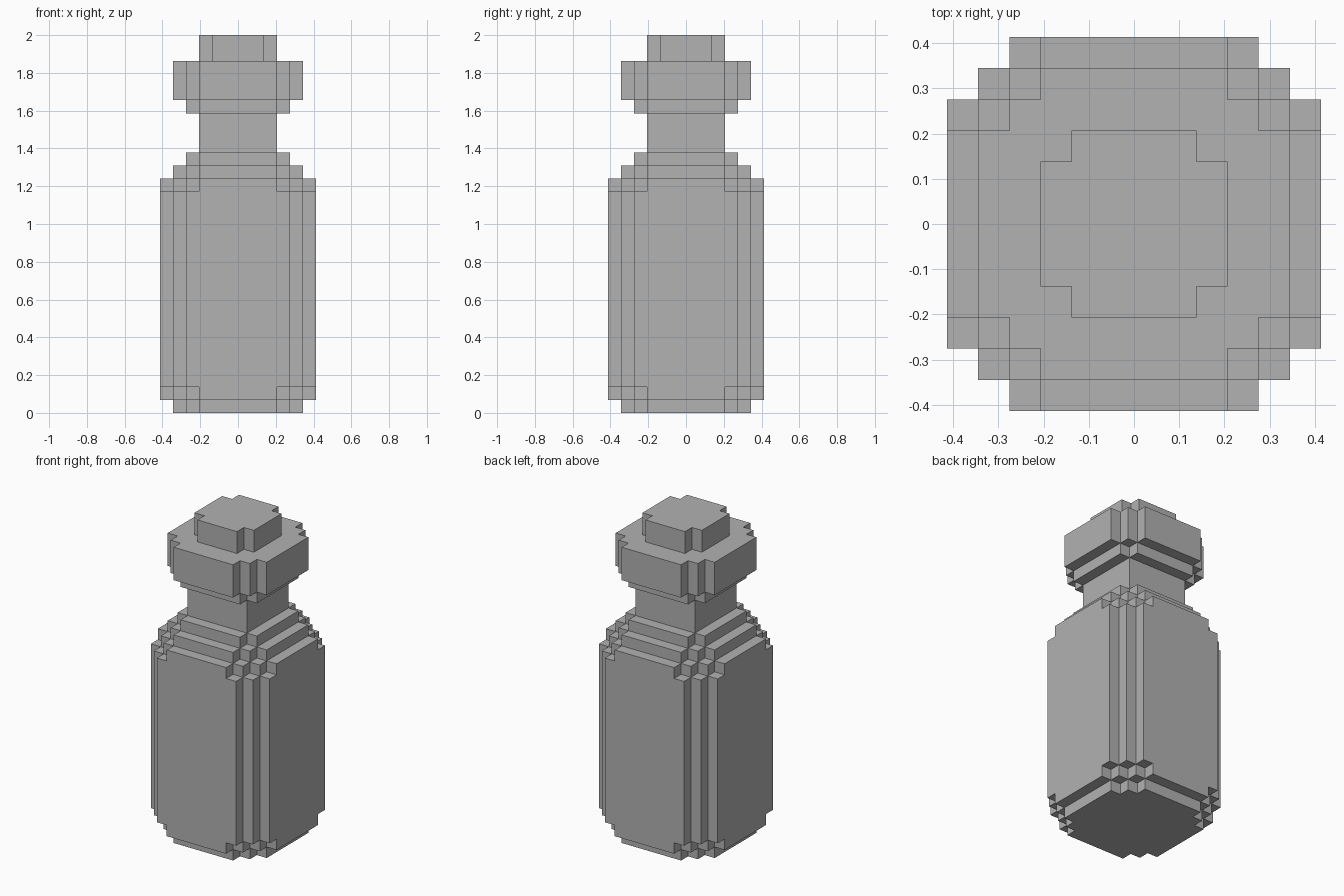
import bpy
import bmesh

cube = bpy.data.objects.get("Cube")
if cube:
    bpy.data.objects.remove(cube, do_unlink=True)

UNIT = 2 / 29  # edge of one block

grey = bpy.data.materials.new("plain_grey")
grey.use_nodes = True
grey.diffuse_color = (0.445, 0.445, 0.445, 1)
grey.node_tree.nodes["Principled BSDF"].inputs["Base Color"].default_value = grey.diffuse_color


def outline(half, corner):
    """Square outline whose corners are cut in block steps along x + y = corner."""
    start = corner - half
    quadrant = []
    for k in range(half - start + 1):
        quadrant.append((half - k, start + k))
        if k < half - start:
            quadrant.append((half - k - 1, start + k))
    points = []
    for _ in range(4):
        points += quadrant
        quadrant = [(-y, x) for x, y in quadrant]
    return points


def stack(name, layers):
    """Build one part from layers of (bottom, top, half width, corner sum)."""
    bm = bmesh.new()
    for bottom, top, half, corner in layers:
        verts = [bm.verts.new((x * UNIT, y * UNIT, bottom * UNIT))
                 for x, y in outline(half, corner)]
        face = bm.faces.new(verts)
        grown = bmesh.ops.extrude_face_region(bm, geom=[face], use_keep_orig=True)
        raised = [g for g in grown["geom"] if isinstance(g, bmesh.types.BMVert)]
        bmesh.ops.translate(bm, verts=raised, vec=(0, 0, (top - bottom) * UNIT))
    bmesh.ops.recalc_face_normals(bm, faces=bm.faces)
    mesh = bpy.data.meshes.new(name)
    bm.to_mesh(mesh)
    bm.free()
    mesh.materials.append(grey)
    obj = bpy.data.objects.new(name, mesh)
    bpy.context.collection.objects.link(obj)


# Stepped base and tall body
stack("bottle_body", [(0, 1, 5, 8), (1, 2, 6, 9), (2, 17, 6, 10), (17, 18, 6, 9)])
# Shoulder narrowing to the neck
stack("bottle_shoulder", [(18, 19, 5, 8), (19, 20, 4, 7)])
# Square neck
stack("bottle_neck", [(20, 23, 3, 6)])
# Wide rim
stack("bottle_rim", [(23, 24, 4, 7), (24, 27, 5, 8)])
# Stopper on top
stack("stopper", [(27, 29, 3, 5)])
